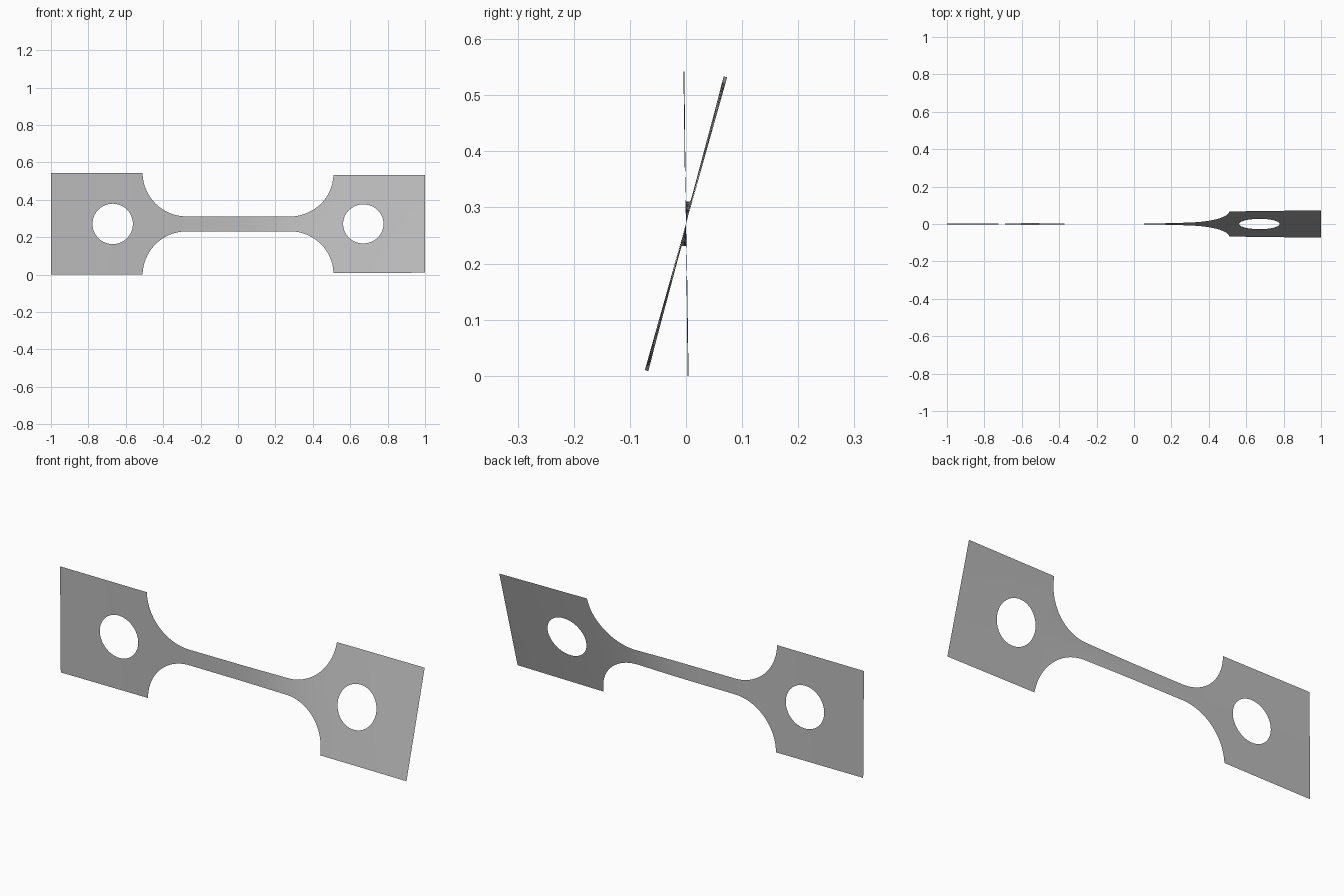
import bpy
import bmesh
from math import sin, cos, pi, radians, sqrt
from mathutils import Vector

cube = bpy.data.objects.get("Cube")
if cube:
    bpy.data.objects.remove(cube, do_unlink=True)

HALF, NECK, END = 0.271, 0.04, 0.51      # half height of tabs, half height of neck, tab start
FILLET = 0.235
HOLE_X, HOLE_R = 0.67, 0.108

# Twist along the bar: (x, degrees)
TWIST = [(-1, -0.6), (-0.5, -1), (-0.4, -1.4), (-0.2, -0.5), (0, 0.7), (0.1, 3),
         (0.2, 7), (0.3, 11), (0.4, 13.2), (0.5, 14.3), (1, 15.7)]


def twist(x):
    for (x0, a0), (x1, a1) in zip(TWIST, TWIST[1:]):
        if x <= x1:
            return radians(a0 + (a1 - a0) * (x - x0) / (x1 - x0))
    return radians(TWIST[-1][1])


def half_columns():
    """Columns from the middle outwards: x, inner height, outer height."""
    cols = [(0.275 * i / 12, 0, NECK) for i in range(12)]
    for i in range(25):                                   # fillet
        t = pi / 2 * i / 24
        cols.append((END - FILLET * (1 - sin(t)), 0, NECK + FILLET * (1 - cos(t))))
    cols[-1] = (END, 0, HALF)
    for i in range(33):                                   # round hole
        t = pi * i / 32
        cols.append((HOLE_X - HOLE_R * cos(t), HOLE_R * sin(t), HALF))
    cols += [(x, 0, HALF) for x in (0.84, 0.92, 1)]
    return cols


def place(x, h):
    a = twist(x)
    return Vector((x, h * sin(a), HALF + h * cos(a)))


right = half_columns()
columns = [(-x, a, b) for x, a, b in reversed(right[1:])] + right

# Twisted sheet, upper and lower halves
bm = bmesh.new()
for side in (1, -1):
    rows = [[bm.verts.new(place(x, side * (a + (b - a) * k / 3))) for k in range(4)]
            for x, a, b in columns]
    for p, q in zip(rows, rows[1:]):
        for k in range(3):
            quad = [p[k], q[k], q[k + 1], p[k + 1]]
            bm.faces.new(quad if side == 1 else quad[::-1])
bmesh.ops.remove_doubles(bm, verts=bm.verts, dist=0.0001)

mesh = bpy.data.meshes.new("twisted_bar")
bm.to_mesh(mesh)
bm.free()
bar = bpy.data.objects.new("twisted_bar", mesh)
bpy.context.collection.objects.link(bar)

# Plain grey metal
grey = bpy.data.materials.new("grey_metal")
grey.use_nodes = True
colour = (0.5, 0.5, 0.5, 1)
grey.diffuse_color = colour
grey.node_tree.nodes["Principled BSDF"].inputs["Base Color"].default_value = colour
mesh.materials.append(grey)

bpy.context.view_layer.objects.active = bar
bar.select_set(True)
bpy.ops.object.shade_smooth_by_angle()
